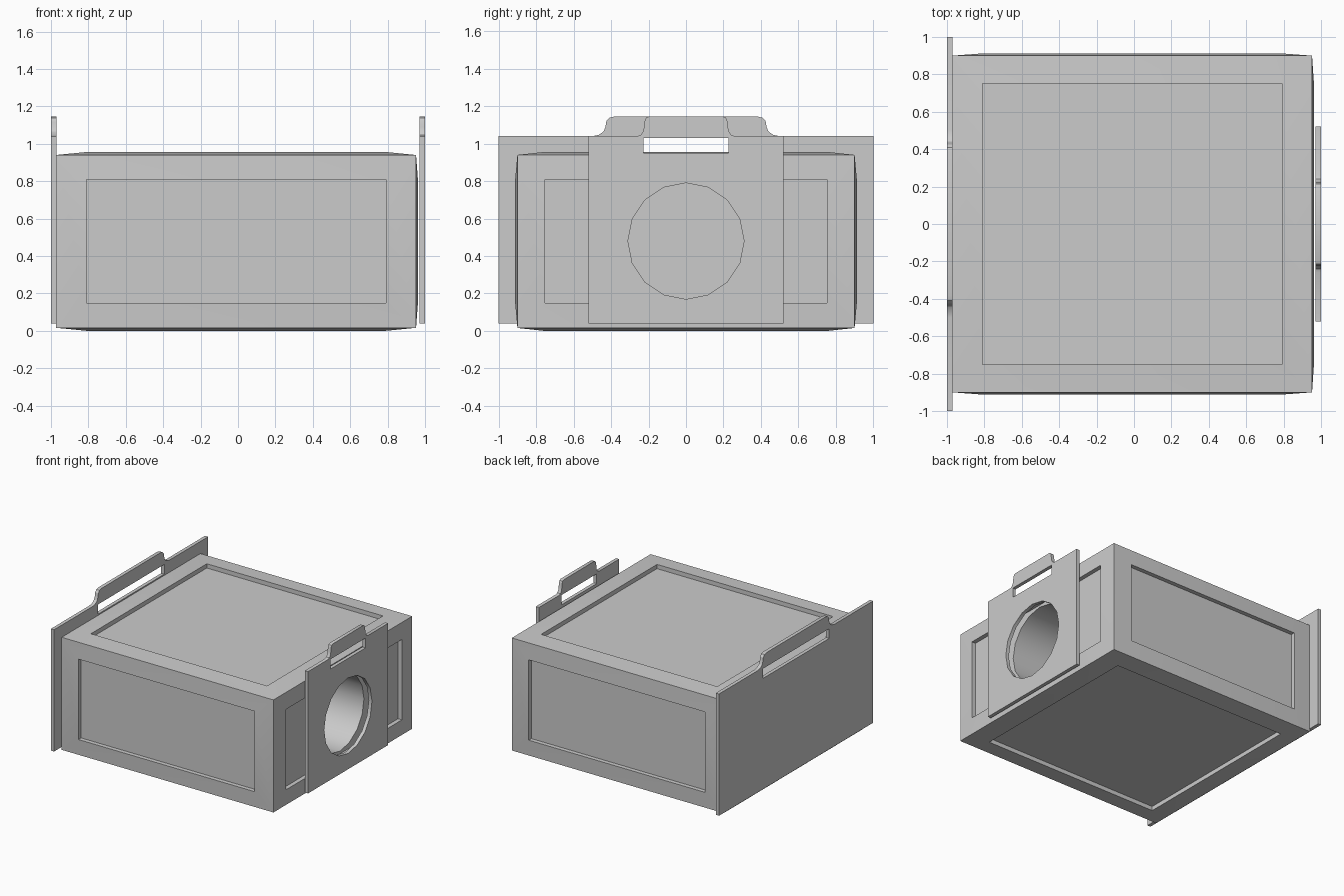
import bpy, bmesh, math
from mathutils import Matrix, Vector

if "Cube" in bpy.data.objects:
    bpy.data.objects.remove(bpy.data.objects["Cube"])

SHARP = math.radians(30)
col = bpy.context.collection


def add(name, mesh):
    ob = bpy.data.objects.new(name, mesh)
    col.objects.link(ob)
    return ob


def evaluated_mesh(ob):
    bpy.context.view_layer.update()
    dg = bpy.context.evaluated_depsgraph_get()
    return bpy.data.meshes.new_from_object(ob.evaluated_get(dg))


def smooth(mesh):
    for p in mesh.polygons:
        p.use_smooth = True
    mesh.set_sharp_from_angle(angle=SHARP)


# Body: box with slightly crowned sides, each carrying a recessed panel
CENTRE = Vector((-0.01, 0, 0.478))
CORNER = Vector((0.962, 0.90, 0.462))
CROWN = Vector((0.972, 0.912, 0.478))
PANEL = Vector((0.80, 0.752, 0.33))
DEPTH = 0.035

bm = bmesh.new()
bmesh.ops.create_cube(bm, size=2)
for face in list(bm.faces):
    n = face.normal.copy()
    axis = max(range(3), key=lambda i: abs(n[i]))
    sign = 1 if n[axis] > 0 else -1
    bmesh.ops.inset_individual(bm, faces=[face], thickness=0.1)
    for v in face.verts:
        for i in range(3):
            v.co[i] = math.copysign(PANEL[i] / CORNER[i], v.co[i])
        v.co[axis] = sign * CROWN[axis] / CORNER[axis]
    new = bmesh.ops.extrude_discrete_faces(bm, faces=[face])["faces"][0]
    for v in new.verts:
        v.co[axis] -= sign * DEPTH / CORNER[axis]
for v in bm.verts:
    v.co = Vector(a * b for a, b in zip(v.co, CORNER)) + CENTRE
bmesh.ops.recalc_face_normals(bm, faces=bm.faces)
body_mesh = bpy.data.meshes.new("body")
bm.to_mesh(body_mesh)
bm.free()
body = add("body", body_mesh)

# Round bore running in from the right side
HOLE_Z, HOLE_R, SIDES = 0.48, 0.31, 16
bm = bmesh.new()
bmesh.ops.create_cone(bm, cap_ends=True, segments=SIDES, radius1=HOLE_R, radius2=HOLE_R, depth=2.4,
                      matrix=Matrix.Translation((0, 0, HOLE_Z)) @ Matrix.Rotation(math.pi / 2, 4, 'Y'))
cut_mesh = bpy.data.meshes.new("bore_cutter")
bm.to_mesh(cut_mesh)
bm.free()
cutter = add("bore_cutter", cut_mesh)
cutter.hide_render = True
mod = body.modifiers.new("bore", 'BOOLEAN')
mod.operation, mod.solver, mod.object = 'DIFFERENCE', 'EXACT', cutter
result = evaluated_mesh(body)
body.modifiers.clear()
body.data = result
bpy.data.objects.remove(cutter)
smooth(body.data)

# Half outline of a plate with its raised handle (y, z), full width 2
HALF = [(1, 0.04), (1, 1.04), (0.50, 1.04), (0.465, 1.047), (0.44, 1.065), (0.43, 1.09),
        (0.425, 1.12), (0.41, 1.138), (0.38, 1.145)]
SLOT = [(0.43, 0.95), (0.43, 1.03)]


def mirrored(half, s):
    return [(y * s, z) for y, z in half] + [(-y * s, z) for y, z in reversed(half)]


def plate(name, x, width, hole):
    loops = [mirrored(HALF, width), mirrored(SLOT, width if width == 1 else 0.53)]
    if hole:
        loops.append([(HOLE_R * math.cos(2 * math.pi * i / SIDES),
                       HOLE_Z + HOLE_R * math.sin(2 * math.pi * i / SIDES)) for i in range(SIDES)])
    cu = bpy.data.curves.new(name, 'CURVE')
    cu.dimensions, cu.fill_mode, cu.extrude = '2D', 'BOTH', 0.0145
    for loop in loops:
        sp = cu.splines.new('POLY')
        sp.points.add(len(loop) - 1)
        for p, (y, z) in zip(sp.points, loop):
            p.co = (y, z, 0, 1)
        sp.use_cyclic_u = True
    tmp = add(name + "_curve", cu)
    mesh = evaluated_mesh(tmp)
    bpy.data.objects.remove(tmp)
    mesh.transform(Matrix(((0, 0, 1, x), (1, 0, 0, 0), (0, 1, 0, 0), (0, 0, 0, 1))))
    bm = bmesh.new()
    bm.from_mesh(mesh)
    bmesh.ops.remove_doubles(bm, verts=bm.verts, dist=1e-4)
    bmesh.ops.recalc_face_normals(bm, faces=bm.faces)
    bm.to_mesh(mesh)
    bm.free()
    smooth(mesh)
    add(name, mesh)


# Solid wide plate on the left, narrow plate with round opening on the right
plate("left_plate", -0.9855, 1, False)
plate("right_plate", 0.9855, 0.52, True)
